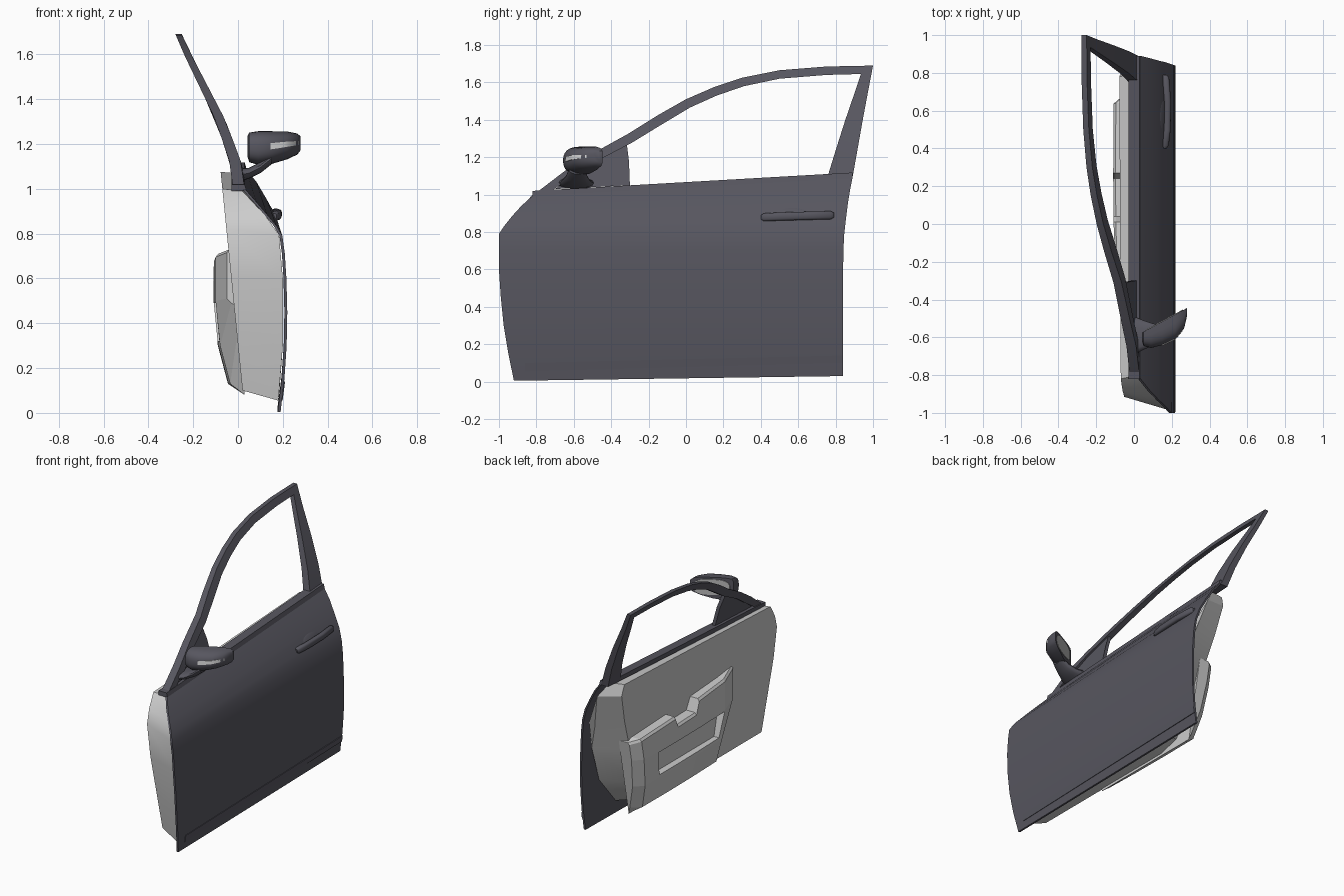
import bpy, bmesh, math
from mathutils import Vector

if "Cube" in bpy.data.objects:
    bpy.data.objects.remove(bpy.data.objects["Cube"])


def material(name, rgb):
    m = bpy.data.materials.new(name)
    m.diffuse_color = (*rgb, 1)
    m.use_nodes = True
    m.node_tree.nodes["Principled BSDF"].inputs["Base Color"].default_value = m.diffuse_color
    return m


DARK = material("dark_paint", (0.095, 0.093, 0.115))
GREY = material("grey_trim", (0.6, 0.6, 0.6))
GLASS = material("mirror_glass", (0.5, 0.5, 0.5))
LAMP = material("lamp_lens", (0.72, 0.72, 0.72))


def loft(name, rings, mat, smooth=30):
    """Skin a list of equal-length point rings and cap both ends."""
    bm = bmesh.new()
    vs = [[bm.verts.new(p) for p in r] for r in rings]
    n = len(rings[0])
    for a, b in zip(vs, vs[1:]):
        for i in range(n):
            j = (i + 1) % n
            bm.faces.new((a[i], a[j], b[j], b[i]))
    bm.faces.new(vs[0])
    bm.faces.new(vs[-1])
    bmesh.ops.recalc_face_normals(bm, faces=bm.faces)
    me = bpy.data.meshes.new(name)
    bm.to_mesh(me)
    bm.free()
    me.materials.append(mat)
    ob = bpy.data.objects.new(name, me)
    bpy.context.collection.objects.link(ob)
    if smooth:
        bpy.ops.object.select_all(action='DESELECT')
        ob.select_set(True)
        bpy.context.view_layer.objects.active = ob
        bpy.ops.object.shade_smooth_by_angle(angle=math.radians(smooth))
    return ob


def interp(table, t):
    for (a, u), (b, v) in zip(table, table[1:]):
        if t <= b:
            return u + (v - u) * (t - a) / (b - a)
    return table[-1][1]


# outer door skin: rows of (x, front y, front z, rear y, rear z)
rows = [(.19, -.92, .005, .84, .03), (.207, -.95, .15, .84, .16),
        (.217, -.975, .3, .84, .3), (.22, -.99, .45, .84, .45),
        (.216, -1, .6, .84, .6), (.209, -1, .71, .842, .71),
        (.198, -1, .79, .846, .79), (.172, -.97, .835, .855, .87),
        (.13, -.93, .885, .865, .95), (.083, -.88, .94, .878, 1.03),
        (.035, -.82, .995, .89, 1.09)]
loft("door_skin", [[(x, yf, zf), (x, yr, zr), (x - .013, yr, zr), (x - .013, yf, zf)]
                   for x, yf, zf, yr, zr in rows], DARK)

# belt strip under the window
loft("belt_strip", [[(-.03, y, z), (.038, y, z), (.03, y, z + .03), (-.03, y, z + .03)]
                    for y, z in ((-.82, .99), (.89, 1.088))], DARK, 0)

# lower moulding
loft("lower_moulding", [[(x + .004, y, z0), (x + .01, y, z1), (x - .006, y, z1), (x - .01, y, z0)]
                        for x, y, z0, z1 in ((.195, -.86, .055, .1), (.2, .84, .1, .14))], DARK, 0)

# window frame: stations of outer y, z and inner y, z
lean = [(.9, .005), (1.0, .005), (1.1, -.005), (1.2, -.04), (1.31, -.08),
        (1.42, -.135), (1.6, -.225), (1.69, -.265)]
stations = [(-.82, .995, -.72, 1.02), (-.65, 1.125, -.62, 1.085), (-.5, 1.22, -.475, 1.18),
            (-.31, 1.325, -.285, 1.28), (-.15, 1.425, -.13, 1.375), (0, 1.51, .02, 1.465),
            (.15, 1.575, .165, 1.53), (.3, 1.625, .31, 1.58), (.5, 1.665, .5, 1.62),
            (.75, 1.685, .75, 1.64), (1, 1.69, .935, 1.645), (.975, 1.56, .9, 1.54),
            (.945, 1.4, .852, 1.4), (.915, 1.23, .798, 1.23), (.89, 1.09, .755, 1.09)]


def across(y, z, s):
    h = .026 - .012 * max(0, (z - 1.1) / .6)
    return (interp(lean, z) + s * h, y, z)


loft("window_frame", [[across(a, b, 1), across(a, b, -1), across(c, d, -1), across(c, d, 1)]
                      for a, b, c, d in stations], DARK)

# triangular plate carrying the mirror
tri = [(-.7, 1.03), (-.3, 1.05), (-.305, 1.18), (-.32, 1.3), (-.5, 1.18)]
loft("mirror_plate", [[(interp(lean, z) + s, y, z) for y, z in tri] for s in (-.012, .012)], DARK, 0)

# inner trim pan: inner y, z and outer x, y, z
pan = [(-.82, 1.0, .02, -.8, .99), (-.88, .91, .118, -.925, .885), (-.915, .82, .183, -.985, .795),
       (-.91, .6, .2, -.985, .6), (-.88, .35, .2, -.96, .3), (-.85, .1, .18, -.9, .055),
       (.3, .1, .18, .3, .06), (.45, .14, .185, .5, .1), (.57, .3, .2, .66, .3),
       (.65, .57, .2, .74, .55), (.74, .8, .185, .79, .75), (.8, 1.0, .09, .84, .97),
       (.78, 1.075, .02, .8, 1.07)]
loft("inner_panel", [[(.03 - .1 * p[1], p[0], p[1]) for p in pan],
                     [p[2:] for p in pan]], GREY)

# armrest and lower bulge: stations of y, top z, outer x, bottom z
rest = [(.69, .63, -.05, .1), (.64, .65, -.108, .1), (.27, .665, -.11, .1), (.24, .6, -.11, .1),
        (.04, .605, -.108, .1), (.01, .69, -.108, .1), (-.28, .71, -.1, .1), (-.44, .73, -.05, .45)]


def rest_ring(y, top, x, low):
    pts = [(.03, top), (x + .012, top), (x, top - .015), (x, .5), (x + .02, .3), (x + .065, .13), (.03, .08)]
    out = []
    for i, (px, z) in enumerate(pts):
        z = max(z, low + .02 * (6 - i) if low > .2 else z)
        shrink = .2 * max(0, top - z) if y > .5 else 0
        out.append((px, y - shrink, z))
    return out


armrest = loft("armrest", [rest_ring(*r) for r in rest], GREY, 0)

# door pocket cut into the bulge
cut = loft("pocket_cutter", [[(x, .45, .49), (x, -.28, .49), (x, -.24, .32), (x, .42, .32)]
                             for x in (-.2, -.045)], GREY, 0)
cut.hide_render = True
mod = armrest.modifiers.new("pocket", 'BOOLEAN')
mod.operation, mod.solver, mod.object = 'DIFFERENCE', 'EXACT', cut
bpy.context.view_layer.objects.active = armrest
bpy.ops.object.modifier_apply(modifier="pocket")
bpy.data.objects.remove(cut)


def oval(axis, c, h1, h2, n=16, p=.7):
    """Rounded ring around an axis (0 = x, 1 = y)."""
    pts = []
    for i in range(n):
        a = 2 * math.pi * i / n
        u = h1 * math.copysign(abs(math.cos(a)) ** p, math.cos(a))
        v = h2 * math.copysign(abs(math.sin(a)) ** p, math.sin(a))
        pts.append(Vector(c) + (Vector((0, u, v)) if axis == 0 else Vector((u, 0, v))))
    return pts


# door handle bar and the cup behind it
loft("door_handle", [oval(1, (x, y, z), a, b) for y, x, z, a, b in
                     ((.4, .16, .878, .012, .012), (.415, .166, .879, .018, .021),
                      (.5, .176, .883, .018, .022), (.65, .178, .887, .018, .022),
                      (.775, .168, .89, .018, .022), (.79, .162, .89, .012, .014))], DARK, 40)
bpy.ops.mesh.primitive_uv_sphere_add(segments=24, ring_count=12, radius=1, location=(.15, .575, .897),
                                     rotation=(0, math.radians(-31), 0))
cup = bpy.context.object
cup.name = "handle_cup"
cup.scale = (.01, .09, .043)
cup.data.materials.append(DARK)
bpy.ops.object.shade_smooth()

# mirror housing: x, centre z, half height, depth
head = [(.042, 1.19, .045, .04), (.05, 1.185, .066, .075), (.09, 1.182, .075, .108),
        (.15, 1.184, .073, .125), (.22, 1.194, .062, .13), (.265, 1.2, .047, .1), (.28, 1.203, .03, .045)]


def back(x):
    return -.575 + .545 * (x - .042)


def shell(x, a, push=0):
    cz, h, d = (interp([(r[0], r[k]) for r in head], x) for k in (1, 2, 3))
    s = math.sin(a)
    return (x, back(x) - d * max(0, math.cos(a)) ** .7 - push,
            cz + h * math.copysign(abs(s) ** .8, s))


loft("mirror_housing", [[shell(r[0], math.radians(t)) for t in range(-90, 91, 12)] for r in head], DARK, 40)

# indicator lamp strip on the mirror
xs = [.145 + .125 * i / 8 for i in range(9)]
loft("mirror_lamp", [[shell(x, a, p) for a, p in ((-.06, .004), (.2, .004), (.2, -.003), (-.06, -.003))]
                     for x in xs], LAMP)

# mirror glass facing the rear
glass = [(p.y, p.z) for p in oval(0, (0, .16, 1.19), .1, .054, 24)]
loft("mirror_glass", [[(x, back(x) + s, z) for x, z in glass] for s in (-.002, .004)], GLASS, 0)

# mirror foot
loft("mirror_foot", [oval(0, (x, y, z), hy, hz, p=.9) for x, y, z, hy, hz in
                     ((0, -.59, 1.06, .1, .03), (.05, -.588, 1.07, .078, .024),
                      (.1, -.585, 1.095, .058, .025), (.15, -.58, 1.135, .045, .025))], DARK, 40)
